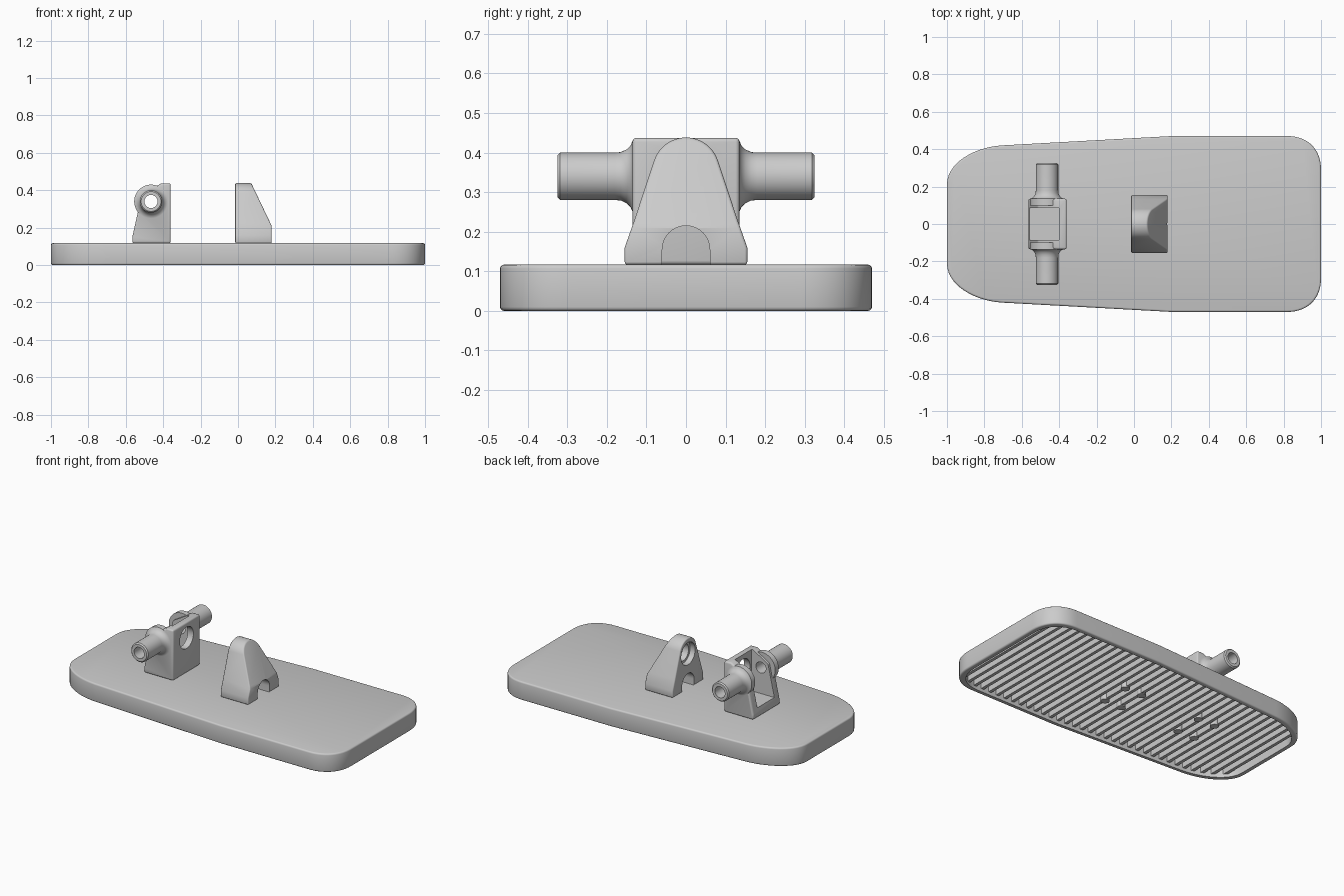
import bpy, bmesh, math
from mathutils import Matrix, Vector

if "Cube" in bpy.data.objects:
    bpy.data.objects.remove(bpy.data.objects["Cube"])

grey = bpy.data.materials.new("plain grey")
grey.use_nodes = True
grey.diffuse_color = (0.6, 0.6, 0.6, 1)
grey.node_tree.nodes["Principled BSDF"].inputs["Base Color"].default_value = (0.6, 0.6, 0.6, 1)


def finish(name, bm):
    bmesh.ops.recalc_face_normals(bm, faces=bm.faces)
    mesh = bpy.data.meshes.new(name)
    bm.to_mesh(mesh)
    bm.free()
    mesh.materials.append(grey)
    ob = bpy.data.objects.new(name, mesh)
    bpy.context.collection.objects.link(ob)
    return ob


def prism(name, pts, axis, lo, hi):
    """Extrude a 2D profile along an axis: 'z' takes xy, 'y' takes xz, 'x' takes yz."""
    place = {"z": lambda a, b, d: (a, b, d), "y": lambda a, b, d: (a, d, b),
             "x": lambda a, b, d: (d, a, b)}[axis]
    bm = bmesh.new()
    face = bm.faces.new([bm.verts.new(place(a, b, lo)) for a, b in pts])
    grown = bmesh.ops.extrude_face_region(bm, geom=[face])["geom"]
    move = Vector(place(0, 0, hi - lo))
    bmesh.ops.translate(bm, vec=move, verts=[v for v in grown if isinstance(v, bmesh.types.BMVert)])
    return finish(name, bm)


def circle(a, b, r, n=48):
    return [(a + r * math.cos(math.tau * i / n), b + r * math.sin(math.tau * i / n)) for i in range(n)]


def rect(a0, a1, b0, b1):
    return [(a0, b0), (a1, b0), (a1, b1), (a0, b1)]


def apply(ob, mod):
    with bpy.context.temp_override(object=ob, active_object=ob, selected_objects=[ob]):
        bpy.ops.object.modifier_apply(modifier=mod.name)


def boolean(ob, other, mode="DIFFERENCE"):
    mod = ob.modifiers.new("boolean", "BOOLEAN")
    mod.operation, mod.object, mod.solver = mode, other, "EXACT"
    bpy.context.view_layer.update()
    apply(ob, mod)
    bpy.data.objects.remove(other)


def bevel(ob, width):
    mod = ob.modifiers.new("bevel", "BEVEL")
    mod.width, mod.segments, mod.limit_method = width, 3, "ANGLE"
    mod.angle_limit = math.radians(40)
    apply(ob, mod)


def smooth(ob):
    bpy.ops.object.select_all(action="DESELECT")
    ob.select_set(True)
    bpy.context.view_layer.objects.active = ob
    bpy.ops.object.shade_smooth_by_angle(angle=math.radians(35))


# Base plate outline: rounded broad end, tapered narrow end
def curve(p, n=14):
    out = []
    for i in range(n + 1):
        t = i / n
        w = ((1 - t) ** 3, 3 * t * (1 - t) ** 2, 3 * t * t * (1 - t), t ** 3)
        out.append(tuple(sum(k * q[j] for k, q in zip(w, p)) for j in (0, 1)))
    return out


half = curve([(1, 0.29), (1, 0.40), (0.93, 0.47), (0.82, 0.47)])
half += [(0.2, 0.47)]
half += curve([(-0.71, 0.42), (-0.85, 0.41), (-1, 0.33), (-1, 0.21)])
outline = half + [(x, -y) for x, y in reversed(half)]


def half_width(x):
    for (xa, ya), (xb, yb) in zip(half, half[1:]):
        if xb <= x <= xa and xa > xb:
            return ya + (yb - ya) * (xa - x) / (xa - xb)
    return 0.2


TOP = 0.117
plate = prism("base_plate", outline, "z", 0, TOP)
bevel(plate, 0.01)
boolean(plate, prism("cavity", [(x * 0.97, y * 0.94) for x, y in outline], "z", -0.1, 0.095))
smooth(plate)

# Cross ribs under the plate
bm = bmesh.new()
count = 34
for i in range(count):
    x = -0.93 + 1.86 * i / (count - 1)
    w = min(half_width(x - 0.01), half_width(x + 0.01)) * 0.95
    size = Matrix.Diagonal((0.02, 2 * w, 0.08, 1))
    bmesh.ops.create_cube(bm, size=1, matrix=Matrix.Translation((x, 0, 0.06)) @ size)
finish("underside_ribs", bm)

# Fastener heads beneath each bracket
bm = bmesh.new()
for cx in (-0.465, 0.08):
    for sx in (-1, 1):
        for sy in (-1, 1):
            bmesh.ops.create_cone(bm, cap_ends=True, segments=24, radius1=0.026, radius2=0.026, depth=0.085,
                                  matrix=Matrix.Translation((cx + sx * 0.06, sy * 0.09, 0.0575)))
smooth(finish("fastener_heads", bm))

# Front bracket: tapered arch cut by a sloping side profile
AXIS = 0.34
side = [(-0.155, TOP), (-0.155, 0.16), (-0.132, 0.225)]
arc = [(0.085 * math.cos(a), 0.353 + 0.085 * math.sin(a))
       for a in [math.radians(160 - 140 * i / 24) for i in range(25)]]
arch = side + arc + [(-y, z) for y, z in reversed(side)]
front = prism("front_bracket", arch, "x", -0.015, 0.18)
slope = [(-0.1, 0), (0.18, 0), (0.18, 0.21), (0.07, 0.44), (0.07, 0.6), (-0.1, 0.6)]
boolean(front, prism("slope", slope, "y", -0.3, 0.3), "INTERSECT")
bevel(front, 0.007)
tunnel = [(-0.06, 0), (0.06, 0)] + [(0.06 * math.cos(math.pi * i / 20), 0.155 + 0.06 * math.sin(math.pi * i / 20))
                                    for i in range(21)]
boolean(front, prism("tunnel", tunnel, "x", -0.2, 0.3))
boolean(front, prism("socket", circle(0, AXIS, 0.07), "x", -0.1, 0.02))
boolean(front, prism("inner_socket", circle(0, AXIS, 0.055), "x", -0.1, 0.06))
smooth(front)

# Rear bracket: open box with a taller plate on one side
PX = -0.465
body = [(-0.565, TOP), (-0.36, TOP), (-0.36, 0.437), (-0.41, 0.437), (-0.515, 0.375), (-0.565, 0.15)]
rear = prism("rear_bracket", body, "y", -0.135, 0.135)
bevel(rear, 0.01)

# Hollow side pipes with a flared root
profile = [(0.10, 0.09), (0.135, 0.09), (0.14, 0.078), (0.15, 0.068), (0.165, 0.061), (0.18, 0.06),
           (0.318, 0.06), (0.325, 0.053)]
for sign in (-1, 1):
    bm = bmesh.new()
    rings = [[bm.verts.new((a, sign * y, b)) for a, b in circle(PX, AXIS, r)] for y, r in profile]
    for r0, r1 in zip(rings, rings[1:]):
        for i in range(len(r0)):
            j = (i + 1) % len(r0)
            bm.faces.new((r0[i], r0[j], r1[j], r1[i]))
    bm.faces.new(rings[0])
    bm.faces.new(rings[-1])
    boolean(rear, finish("pipe", bm), "UNION")

boolean(rear, prism("opening", rect(-0.7, -0.40, 0.175, 0.6), "y", -0.085, 0.085))
boolean(rear, prism("pipe_bore", circle(PX, AXIS, 0.035), "y", -0.5, 0.5))
boolean(rear, prism("plate_hole", circle(0, AXIS, 0.068), "x", -0.45, -0.3))
smooth(rear)
